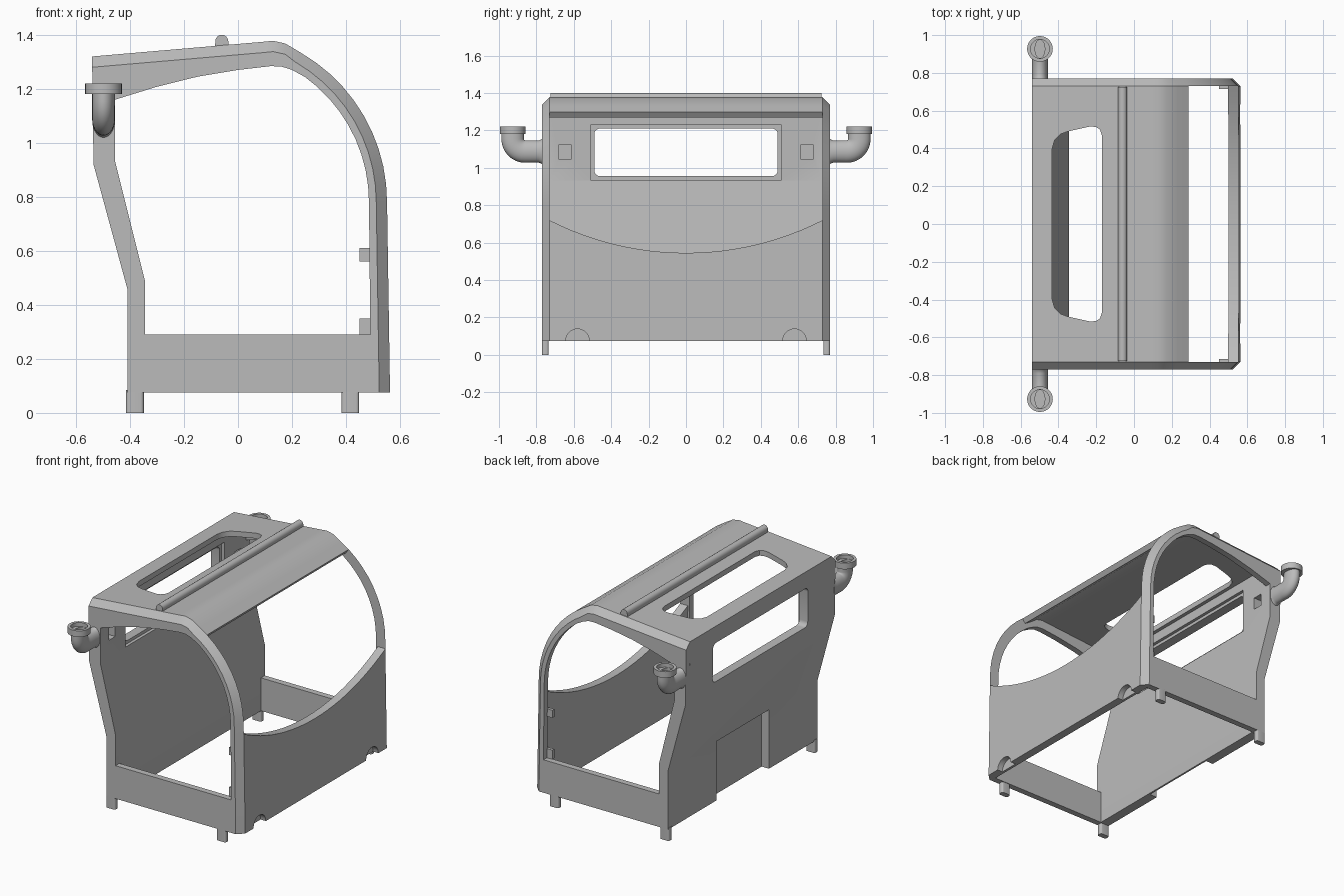
import bpy, bmesh
from math import sin, cos, pi, radians

cube = bpy.data.objects.get("Cube")
if cube:
    bpy.data.objects.remove(cube, do_unlink=True)

grey = bpy.data.materials.new("plain grey")
grey.use_nodes = True
grey.diffuse_color = (0.5, 0.5, 0.5, 1)
grey.node_tree.nodes["Principled BSDF"].inputs["Base Color"].default_value = (0.5, 0.5, 0.5, 1)

BASE, HALF, SIDE = 0.075, 0.73, 0.77


def loft(name, loops):
    """Skin a list of equal-length loops and cap both ends."""
    bm = bmesh.new()
    rings = [[bm.verts.new(p) for p in loop] for loop in loops]
    n = len(rings[0])
    for a, b in zip(rings, rings[1:]):
        for i in range(n):
            j = (i + 1) % n
            bm.faces.new((a[i], a[j], b[j], b[i]))
    bm.faces.new(rings[0])
    bm.faces.new(rings[-1])
    bmesh.ops.recalc_face_normals(bm, faces=bm.faces)
    mesh = bpy.data.meshes.new(name)
    bm.to_mesh(mesh)
    bm.free()
    mesh.materials.append(grey)
    obj = bpy.data.objects.new(name, mesh)
    bpy.context.collection.objects.link(obj)
    return obj


def prism(name, pts, axis, a, b):
    place = {"x": lambda u, v, t: (t, u, v),
             "y": lambda u, v, t: (u, t, v),
             "z": lambda u, v, t: (u, v, t)}[axis]
    return loft(name, [[place(u, v, t) for u, v in pts] for t in (a, b)])


def rect(u0, u1, v0, v1, r=0.0):
    """Rectangle outline, with rounded corners when r is given."""
    if not r:
        return [(u0, v0), (u1, v0), (u1, v1), (u0, v1)]
    centres = [(u1 - r, v1 - r), (u0 + r, v1 - r), (u0 + r, v0 + r), (u1 - r, v0 + r)]
    return [(cu + r * cos(q * pi / 2 + k * pi / 10), cv + r * sin(q * pi / 2 + k * pi / 10))
            for q, (cu, cv) in enumerate(centres) for k in range(6)]


def disc(u, v, r, n=32):
    return [(u + r * cos(2 * pi * i / n), v + r * sin(2 * pi * i / n)) for i in range(n)]


def activate(obj):
    bpy.ops.object.select_all(action="DESELECT")
    obj.select_set(True)
    bpy.context.view_layer.objects.active = obj


def cut(obj, *cutters):
    for cutter in cutters:
        activate(obj)
        mod = obj.modifiers.new("cut", "BOOLEAN")
        mod.operation, mod.solver, mod.object = "DIFFERENCE", "EXACT", cutter
        bpy.ops.object.modifier_apply(modifier=mod.name)
        bpy.data.objects.remove(cutter, do_unlink=True)


def smooth(obj):
    activate(obj)
    bpy.ops.object.shade_smooth_by_angle(angle=radians(30))


def arc(r, start):
    return [(-0.088 + r * cos(radians(a)), 0.78 + r * sin(radians(a)))
            for a in range(start, -1, -6)]


def shell(d):
    """Roof and windscreen line, moved inward by d."""
    roof = [(-0.54, 1.32), (0.09, 1.374), (0.13, 1.378), (0.175, 1.368)]
    return [(x, z - d) for x, z in roof] + arc(0.64 - d, 60) + [(0.563 - d, BASE)]


# Side frames with a chamfered outer edge and a large opening
back_line = [(-0.41, BASE), (-0.41, 0.46), (-0.535, 0.92)]
opening = [(-0.345, 0.29), (-0.345, 0.49), (-0.455, 0.93), (-0.455, 1.16), (-0.3, 1.208),
           (-0.15, 1.245), (0, 1.27), (0.12, 1.284), (0.16, 1.283), (0.2, 1.27)]
opening += arc(0.573, 54) + [(0.49, 0.29)]
for s, label in ((-1, "front"), (1, "back")):
    frame = loft(label + "_side_frame",
                 [[(x, s * y, z) for x, z in shell(d) + back_line]
                  for y, d in ((HALF, 0), (SIDE, 0.04))])
    cut(frame, prism("opening_cutter", opening, "y", s * 0.6, s * 0.9))
    smooth(frame)

    # Small clips inside the windscreen post
    for z0, z1 in ((0.29, 0.35), (0.56, 0.61)):
        prism(label + "_clip", rect(0.45, 0.5, z0, z1), "y", s * 0.715, s * 0.735)

    # Mounting pegs
    for x in (-0.382, 0.416):
        peg = prism(label + "_peg", rect(x - 0.033, x + 0.033, s * 0.752 - 0.018,
                                         s * 0.752 + 0.018, 0.012), "z", 0, BASE + 0.01)
        smooth(peg)

    # Oval elbow pipe ending in a round hollow flange
    def section(y, z, tilt, rx, ry, n=28):
        return [(-0.498 + rx * cos(2 * pi * i / n),
                 s * (y - ry * sin(tilt) * sin(2 * pi * i / n)),
                 z + ry * cos(tilt) * sin(2 * pi * i / n)) for i in range(n)]
    up = pi / 2
    rings = [section(0.76, 1.087, 0, 0.042, 0.078), section(0.772, 1.087, 0, 0.042, 0.065),
             section(0.79, 1.087, 0, 0.042, 0.058)]
    for k in range(9):
        t = up * k / 8
        rings.append(section(0.86 + 0.067 * sin(t), 1.154 - 0.067 * cos(t), t, 0.042, 0.06))
    for z, rx, ry in ((1.18, 0.042, 0.06), (1.18, 0.068, 0.068), (1.22, 0.068, 0.068),
                      (1.22, 0.05, 0.05), (1.195, 0.05, 0.05), (1.195, 0.026, 0.049),
                      (1.11, 0.026, 0.049)):
        rings.append(section(0.927, z, up, rx, ry))
    smooth(loft(label + "_elbow_pipe", rings))

# Roof with skylight
roof = prism("roof", shell(0)[:6] + shell(0.035)[:6][::-1], "y", -HALF, HALF)
half_sky = [(-0.17, 0.47), (-0.18, 0.5), (-0.2, 0.513), (-0.23, 0.517), (-0.35, 0.49),
            (-0.39, 0.475), (-0.42, 0.445), (-0.433, 0.4)]
skylight = half_sky + [(x, -y) for x, y in half_sky[::-1]]
cut(roof, prism("skylight_cutter", skylight, "z", 1.1, 1.6))
smooth(roof)

# Rounded bar across the roof
ridge = prism("roof_bar", [(-0.085, 1.34)] + [(-0.06 + 0.024 * cos(a * pi / 8),
              1.376 + 0.024 * sin(a * pi / 8)) for a in range(8, -1, -1)] + [(-0.036, 1.34)],
              "y", -0.725, 0.725)
smooth(ridge)

# Back wall with framed window, outer recess and two inner pockets
wall = prism("back_wall", back_line + [(-0.54, 1.3), (-0.455, 1.3), (-0.455, 0.93),
             (-0.345, 0.49), (-0.345, BASE)], "y", -HALF, HALF)
cut(wall,
    prism("rebate_cutter", rect(-0.51, 0.51, 0.935, 1.23), "x", -0.475, -0.3),
    prism("window_cutter", rect(-0.49, 0.49, 0.955, 1.21, 0.03), "x", -0.7, -0.3),
    prism("recess_cutter", rect(-0.27, 0.27, 0, 0.46), "x", -0.6, -0.357),
    *[prism("pocket_cutter", rect(s * 0.648 - 0.032, s * 0.648 + 0.032, 1.045, 1.125),
            "x", -0.51, -0.4) for s in (-1, 1)])
smooth(wall)

# Lower windscreen panel with a dished top edge and two half-round notches
panel = prism("front_panel", shell(0)[-3:] + shell(0.055)[-3:][::-1], "y", -HALF, HALF)
cut(panel,
    prism("dish_cutter", disc(0, 2.155, 1.61, 160), "x", 0.4, 0.7),
    *[prism("notch_cutter", disc(s * 0.58, BASE, 0.063), "x", 0.525, 0.7) for s in (-1, 1)])
smooth(panel)
